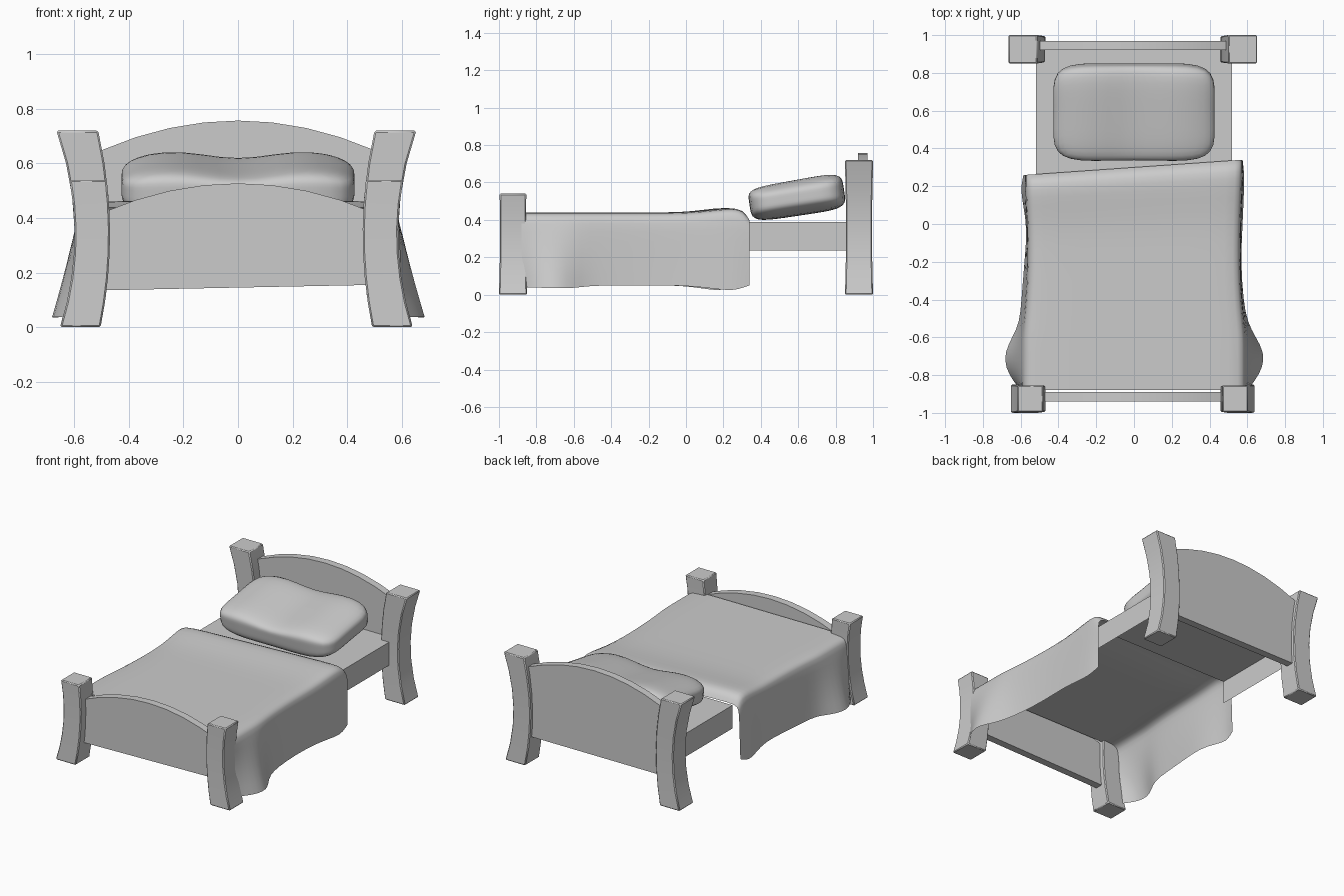
import bpy, bmesh, math
from mathutils import Matrix

if "Cube" in bpy.data.objects:
    bpy.data.objects.remove(bpy.data.objects["Cube"])


def add_object(name, bm, smooth=None):
    bmesh.ops.recalc_face_normals(bm, faces=bm.faces[:])
    me = bpy.data.meshes.new(name)
    bm.to_mesh(me)
    bm.free()
    ob = bpy.data.objects.new(name, me)
    bpy.context.collection.objects.link(ob)
    if smooth is not None:
        bpy.context.view_layer.objects.active = ob
        ob.select_set(True)
        bpy.ops.object.shade_smooth_by_angle(angle=math.radians(smooth))
        ob.select_set(False)
    return ob


def lerp_table(table, t):
    for (a, va), (b, vb) in zip(table, table[1:]):
        if t <= b:
            return va + (vb - va) * (t - a) / (b - a)
    return table[-1][1]


# Bowed square posts
def post(name, side, y0, y1, height):
    bm = bmesh.new()
    rings = []
    for i in range(7):
        z = height * i / 6
        d = (z - 0.34) ** 2
        c, w = side * (0.528 + 0.38 * d) - 0.006, 0.065 + 0.08 * d
        pinch = 0.006 * max(0, 1 - d / 0.1)
        a, b = y0 + pinch, y1 - pinch
        rings.append([bm.verts.new(p) for p in
                      ((c - w, a, z), (c + w, a, z), (c + w, b, z), (c - w, b, z))])
    for r, s in zip(rings, rings[1:]):
        for k in range(4):
            n = (k + 1) % 4
            bm.faces.new((r[k], r[n], s[n], s[k]))
    bm.faces.new(rings[0][::-1])
    bm.faces.new(rings[-1])
    ob = add_object(name, bm, 30)
    bev = ob.modifiers.new("edge", 'BEVEL')
    bev.width, bev.segments = 0.006, 1
    bev.limit_method, bev.angle_limit = 'ANGLE', math.radians(40)


for side, label in ((-1, "left"), (1, "right")):
    post("front_post_" + label, side, -1.0, -0.85, 0.54)
    post("back_post_" + label, side, 0.85, 1.0, 0.72)


# Arched boards
def board(name, y0, y1, peak, drop, bottom_left, bottom_right):
    bm = bmesh.new()
    xs = [-0.5 + i / 8 for i in range(9)]
    prof = [(x, peak - drop * (x / 0.48) ** 2) for x in xs]
    prof += [(0.5, bottom_right), (-0.5, bottom_left)]
    face = bm.faces.new([bm.verts.new((x, y0, z)) for x, z in prof])
    ext = bmesh.ops.extrude_face_region(bm, geom=[face])
    bmesh.ops.translate(bm, vec=(0, y1 - y0, 0),
                        verts=[v for v in ext["geom"] if isinstance(v, bmesh.types.BMVert)])
    add_object(name, bm, 20)


board("headboard", 0.92, 0.97, 0.757, 0.1, 0.19, 0.19)
board("footboard", -0.94, -0.89, 0.527, 0.1, 0.135, 0.155)

# Bed base: top sheet with side rails, hollow underneath
bm = bmesh.new()
sec = [(-0.52, 0.235), (-0.52, 0.39), (0.52, 0.39), (0.52, 0.235)]
ends = [[bm.verts.new((x, y, z)) for x, z in sec] for y in (0.25, 0.93)]
for k in range(3):
    bm.faces.new((ends[0][k], ends[0][k + 1], ends[1][k + 1], ends[1][k]))
add_object("bed_base", bm)

# Blanket: draped sheet, flaring at the foot
top_z = [(-1, 0.44), (0.0, 0.44), (0.25, 0.466), (0.31, 0.455), (0.34, 0.41)]
hem_z = [(-1, 0.04), (-0.6, 0.035), (-0.5, 0.05), (0, 0.05), (0.25, 0.02), (0.34, 0.05)]
hem_r = [(-0.88, 0.60), (-0.78, 0.68), (-0.68, 0.69), (-0.52, 0.60), (-0.3, 0.56),
         (0, 0.575), (0.25, 0.585), (0.34, 0.575)]
hem_l = [(-0.88, 0.60), (-0.78, 0.68), (-0.68, 0.685), (-0.52, 0.605), (-0.2, 0.58),
         (0, 0.565), (0.25, 0.60), (0.34, 0.585)]
shoulder = [(-0.88, 0.59), (-0.6, 0.59), (-0.3, 0.56), (0, 0.565), (0.25, 0.575), (0.34, 0.575)]
rows = [-0.88, -0.83, -0.76, -0.68, -0.6, -0.52, -0.4, -0.2, 0, 0.15, 0.25, 0.31, 0.34]
bm = bmesh.new()
grid = []
for y in rows:
    zt, zb, s = lerp_table(top_z, y), lerp_table(hem_z, y), lerp_table(shoulder, y)

    def half(hem):
        h = lerp_table(hem, y)
        pts = [(h, zb)]
        pts += [(h + (s - h) * t ** 0.9, zb + (zt - 0.05 - zb) * t) for t in (0.35, 0.7, 1)]
        return pts + [(s - 0.012, zt - 0.012), (s - 0.06, zt), (0.3, zt)]
    sect = [(-x, z) for x, z in half(hem_l)] + [(0, zt)] + half(hem_r)[::-1]
    row = []
    for x, z in sect:
        skew = (0.04 - 0.07 * max(-0.57, min(0.57, x))) * max(0, (y + 0.2) / 0.54)
        row.append(bm.verts.new((x, y - skew, z)))
    grid.append(row)
for r, s in zip(grid, grid[1:]):
    for k in range(len(r) - 1):
        bm.faces.new((r[k], r[k + 1], s[k + 1], s[k]))
blanket = add_object("blanket", bm, 80)
sub = blanket.modifiers.new("soft", 'SUBSURF')
sub.levels = sub.render_levels = 1
sub.boundary_smooth = 'PRESERVE_CORNERS'

# Pillow: rounded box, sagging in the middle, leaning on the headboard
bm = bmesh.new()
bmesh.ops.create_cube(bm, size=2)
bmesh.ops.subdivide_edges(bm, edges=bm.edges[:], cuts=11, use_grid_fill=True)
for v in bm.verts:
    n = 5
    v.co /= sum(abs(c) ** n for c in v.co) ** (1 / n)
    x, y, z = v.co
    if z > 0:
        z *= 1 - 0.32 * math.exp(-(x / 0.4) ** 2) + 0.08 * y
    z *= 1 - 0.3 * abs(x) ** 4
    x *= 1 - 0.02 * math.cos(math.pi * y / 2)
    y *= 1 - 0.04 * math.cos(math.pi * x / 2)
    v.co = (x * 0.435, y * 0.265, z * 0.1)
bm.transform(Matrix.Translation((0, 0.592, 0.522)) @ Matrix.Rotation(math.radians(8.5), 4, 'X'))
add_object("pillow", bm, 80)
